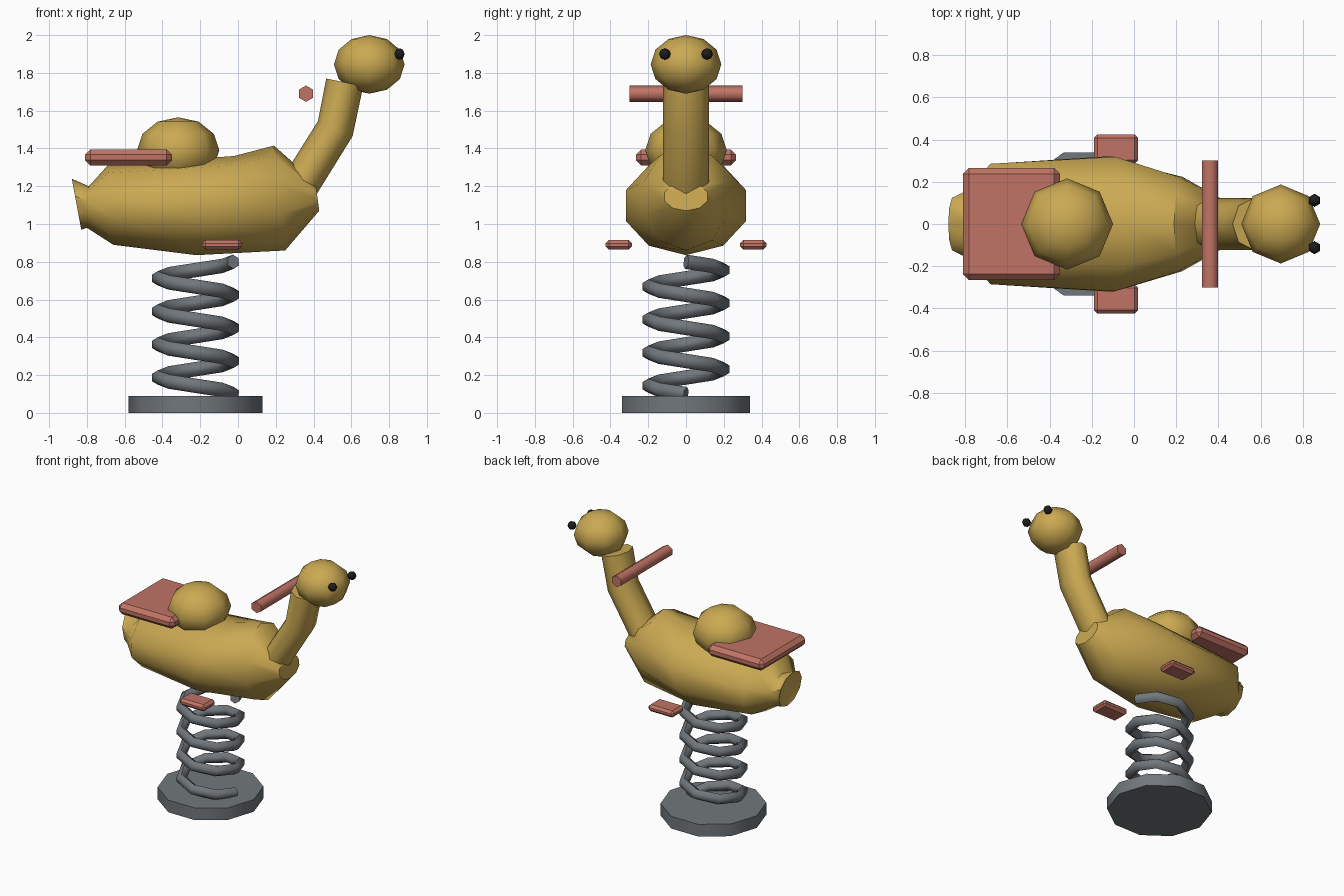
import bpy, bmesh, math
from mathutils import Vector, Matrix

if "Cube" in bpy.data.objects:
    bpy.data.objects.remove(bpy.data.objects["Cube"])


def material(name, rgb):
    m = bpy.data.materials.new(name)
    m.diffuse_color = (*rgb, 1)
    m.use_nodes = True
    m.node_tree.nodes["Principled BSDF"].inputs["Base Color"].default_value = m.diffuse_color
    return m


YELLOW = material("mustard yellow", (0.60, 0.40, 0.085))
RED = material("faded red", (0.53, 0.175, 0.13))
GREY = material("steel grey", (0.165, 0.185, 0.20))
BLACK = material("eye black", (0.012, 0.012, 0.012))


def finish(name, bm, mat, angle=62):
    bmesh.ops.recalc_face_normals(bm, faces=bm.faces)
    me = bpy.data.meshes.new(name)
    bm.to_mesh(me)
    bm.free()
    me.materials.append(mat)
    ob = bpy.data.objects.new(name, me)
    bpy.context.collection.objects.link(ob)
    bpy.ops.object.select_all(action='DESELECT')
    ob.select_set(True)
    bpy.context.view_layer.objects.active = ob
    bpy.ops.object.shade_smooth_by_angle(angle=math.radians(angle))
    return ob


def loft(name, rings, mat, angle=62, start_dent=None):
    """Skin a list of point rings; start_dent pushes the first cap to a point."""
    bm = bmesh.new()
    loops = [[bm.verts.new(p) for p in ring] for ring in rings]
    n = len(loops[0])
    for a, b in zip(loops, loops[1:]):
        for i in range(n):
            j = (i + 1) % n
            bm.faces.new((a[i], a[j], b[j], b[i]))
    bm.faces.new(loops[-1])
    if start_dent:
        c = bm.verts.new(start_dent)
        for i in range(n):
            bm.faces.new((loops[0][i], c, loops[0][(i + 1) % n]))
    else:
        bm.faces.new(loops[0])
    return finish(name, bm, mat, angle)


def tube(name, path, ru, rv, sides, ref, mat):
    """Sweep a polygon along a path; ru runs along the ref direction."""
    pts = [Vector(p) for p in path]
    rings = []
    for i, p in enumerate(pts):
        t = (pts[min(i + 1, len(pts) - 1)] - pts[max(i - 1, 0)]).normalized()
        v = t.cross(Vector(ref)).normalized()
        u = v.cross(t)
        rings.append([p + u * ru * math.cos(k * math.tau / sides)
                      + v * rv * math.sin(k * math.tau / sides) for k in range(sides)])
    return loft(name, rings, mat)


def ball(name, centre, radii, seg, rows, mat):
    bm = bmesh.new()
    bmesh.ops.create_uvsphere(bm, u_segments=seg, v_segments=rows, radius=1)
    bmesh.ops.transform(bm, verts=bm.verts,
                        matrix=Matrix.Translation(centre) @ Matrix.Diagonal((*radii, 1)))
    return finish(name, bm, mat)


def slab(name, lo, hi, bevel, mat):
    lo, hi = Vector(lo), Vector(hi)
    bm = bmesh.new()
    bmesh.ops.create_cube(bm, size=1)
    bmesh.ops.transform(bm, verts=bm.verts, matrix=Matrix.Translation((lo + hi) / 2)
                        @ Matrix.Diagonal((*(hi - lo), 1)))
    bmesh.ops.bevel(bm, geom=bm.edges[:], offset=bevel, segments=1, affect='EDGES')
    return finish(name, bm, mat, 30)


# Ground disc
CX = -0.225
bm = bmesh.new()
bmesh.ops.create_cone(bm, cap_ends=True, segments=10, radius1=0.355, radius2=0.355, depth=0.09,
                      matrix=Matrix.Translation((CX, 0, 0.045)) @ Matrix.Rotation(math.pi / 2, 4, 'Z'))
finish("ground_disc", bm, GREY)

# Coil spring, four turns
TURNS, STEPS = 4, 8
coil = []
for i in range(TURNS * STEPS + 1):
    a = -i * math.tau / STEPS
    coil.append((CX + 0.2 * math.cos(a), 0.2 * math.sin(a), 0.1 + 0.7 * i / (TURNS * STEPS)))
tube("coil_spring", coil, 0.038, 0.036, 6, (0, 0, 1), GREY)

# Body: tilted sections as bottom x, bottom z, top x, top z, half width
sections = [
    (-0.83, 0.97, -0.88, 1.24, 0.13),
    (-0.80, 0.98, -0.79, 1.20, 0.165),
    (-0.66, 0.89, -0.69, 1.31, 0.30),
    (-0.22, 0.835, -0.02, 1.36, 0.335),
    (0.25, 0.86, 0.19, 1.415, 0.235),
    (0.43, 1.07, 0.41, 1.22, 0.12),
]
SIDES = 10
rings = []
for xb, zb, xt, zt, w in sections:
    ring = []
    for k in range(SIDES):
        a = k * math.tau / SIDES
        t = (1 - math.cos(a)) / 2
        ring.append((xb + (xt - xb) * t, w * math.sin(a), zb + (zt - zb) * t))
    rings.append(ring)
loft("body", rings, YELLOW, 50, start_dent=(-0.80, 0, 1.1))

# Neck, head and hump
tube("neck", [(0.325, 0, 1.20), (0.515, 0, 1.505), (0.565, 0, 1.75)],
     0.122, 0.10, 8, (0, 1, 0), YELLOW)
ball("head", (0.695, 0, 1.845), (0.187, 0.187, 0.155), 8, 6, YELLOW)
ball("hump", (-0.317, 0, 1.39), (0.218, 0.216, 0.175), 8, 6, YELLOW)

# Seat board and handlebar
slab("seat_board", (-0.81, -0.265, 1.31), (-0.35, 0.265, 1.395), 0.028, RED)
tube("handlebar", [(0.36, -0.30, 1.69), (0.36, 0.30, 1.69)], 0.043, 0.043, 6, (0, 0, 1), RED)

# Mirrored eyes and foot rests
for s, side in ((-1, "right"), (1, "left")):
    ball("eye_" + side, (0.855, s * 0.112, 1.90), (0.031, 0.031, 0.031), 6, 4, BLACK)
    y0, y1 = sorted((s * 0.287, s * 0.425))
    slab("foot_rest_" + side, (-0.19, y0, 0.865), (0.02, y1, 0.915), 0.017, RED)
